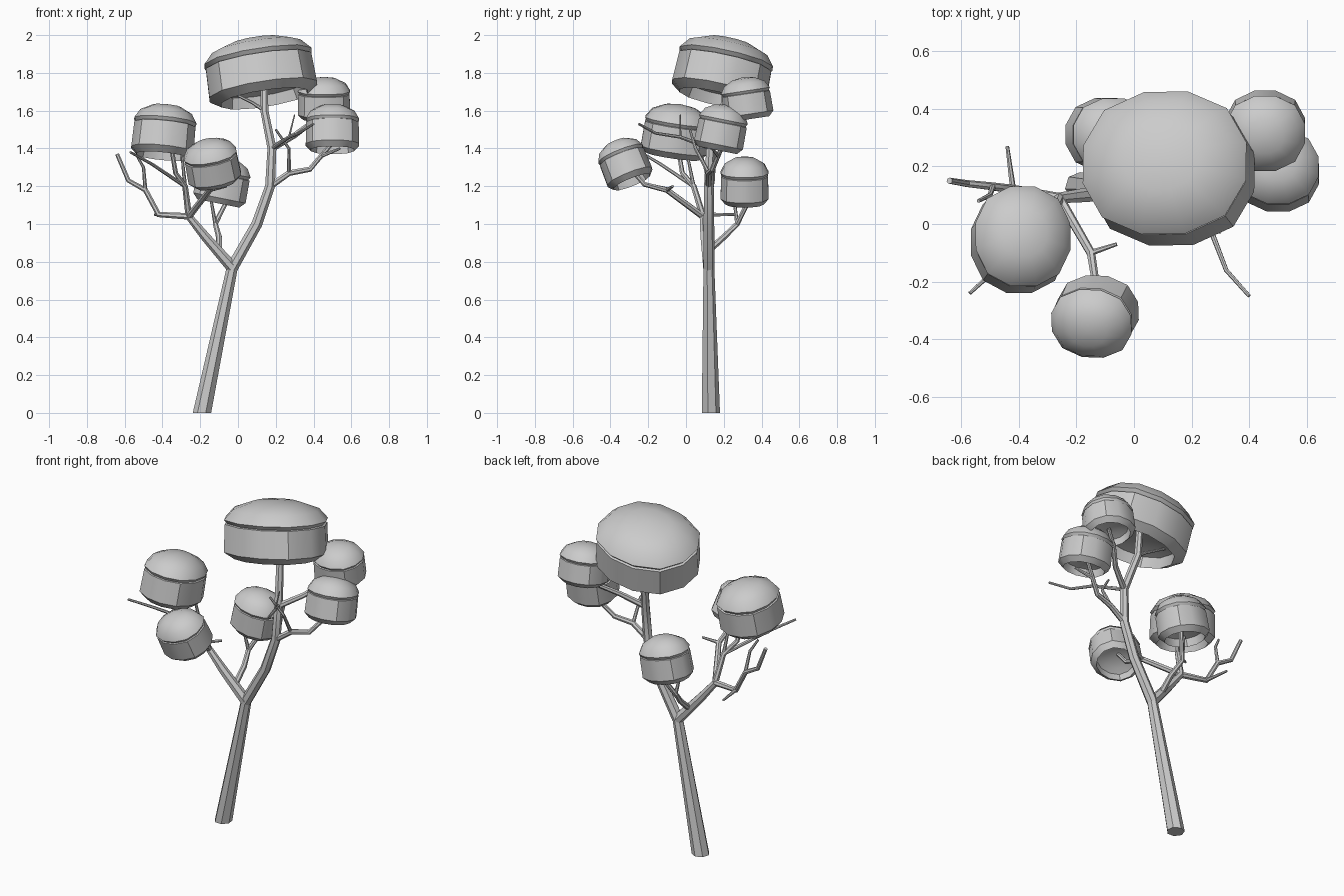
import bpy, bmesh, math
from mathutils import Vector

cube = bpy.data.objects.get("Cube")
if cube:
    bpy.data.objects.remove(cube, do_unlink=True)

colour = (.6, .6, .6, 1)
grey = bpy.data.materials.new("plain_grey")
grey.use_nodes = True
grey.diffuse_color = colour
grey.node_tree.nodes["Principled BSDF"].inputs["Base Color"].default_value = colour

UP = Vector((0, 0, 1))
TRUNK, LIMB, BRANCH, TWIG = .05, .032, .018, .011
TAPER = .6


def finish(name, bm):
    """Turn the mesh under construction into a smooth-shaded grey object."""
    bmesh.ops.recalc_face_normals(bm, faces=bm.faces)
    mesh = bpy.data.meshes.new(name)
    bm.to_mesh(mesh)
    bm.free()
    mesh.materials.append(grey)
    obj = bpy.data.objects.new(name, mesh)
    bpy.context.collection.objects.link(obj)
    bpy.ops.object.select_all(action='DESELECT')
    bpy.context.view_layer.objects.active = obj
    obj.select_set(True)
    bpy.ops.object.shade_smooth_by_angle(angle=math.radians(33))
    return obj


def circle_angles(sides):
    return [math.tau * (i + .5) / sides for i in range(sides)]


def bridge_and_cap(bm, rings):
    """Join neighbouring rings with quads and close both ends."""
    for lower, upper in zip(rings, rings[1:]):
        for i in range(len(lower)):
            bm.faces.new((lower[i - 1], lower[i], upper[i], upper[i - 1]))
    bm.faces.new(rings[0])
    bm.faces.new(rings[-1])


def branch(name, radius, *path):
    """Tapered tube along a path; returns its points so others can grow from it."""
    points = [Vector(p) for p in path]
    last = len(points) - 1
    bm = bmesh.new()
    rings = []
    for k, point in enumerate(points):
        along = points[min(k + 1, last)] - points[max(k - 1, 0)]
        if point.z == 0:
            along = UP
        side = along.cross(Vector((.3, 1, .1))).normalized()
        other = along.normalized().cross(side)
        r = radius * (1 + (TAPER - 1) * k / last)
        rings.append([bm.verts.new(point + r * (math.cos(a) * side + math.sin(a) * other))
                      for a in circle_angles(7)])
    bridge_and_cap(bm, rings)
    finish(name, bm)
    return points


# Outline as (radius, height): hollow underside, rim, wall, lip, then a dome arc
HOLLOW_AND_WALL = [(.5, -.5), (.75, -.6), (.8, -.95), (1, -.72), (.98, .2), (.93, .22)]
DOME = [(math.cos(t), .27 + .7 * math.sin(t)) for t in (.1, .6, 1.1)]


def foliage(name, centre, width, depth, height, tilt):
    """Hollow clump turned from the outline and leaned by a tilt in x and y."""
    bm = bmesh.new()
    rings = []
    for radius, level in HOLLOW_AND_WALL + DOME:
        ring = []
        for a in circle_angles(12):
            r = radius * (1 + .02 * (1 - math.cos(4 * a)))
            ring.append(bm.verts.new((r * width * math.cos(a), r * depth * math.sin(a),
                                      level * height)))
        rings.append(ring)
    bridge_and_cap(bm, rings)
    # Raise the caps into shallow points
    for ring in (rings[0], rings[-1]):
        cap = [f for f in bm.faces if set(f.verts) == set(ring)]
        tip = bmesh.ops.poke(bm, faces=cap)["verts"][0]
        tip.co.z += height / 12
    obj = finish(name, bm)
    obj.rotation_mode = 'QUATERNION'
    obj.rotation_quaternion = UP.rotation_difference(Vector((*tilt, 1)))
    obj.location = centre


# Foliage clumps
foliage("crown_foliage", (.115, .2, 1.82), .295, .26, .17, (-.16, .22))
foliage("left_foliage", (.5, .19, 1.51), .145, .135, .128, (0, .2))
foliage("left_upper_foliage", (.455, .32, 1.665), .142, .135, .117, (0, -.15))
foliage("right_foliage", (-.39, -.05, 1.495), .17, .18, .145, (.1, .15))
foliage("front_foliage", (-.14, -.33, 1.33), .145, .13, .125, (-.2, -.4))
foliage("back_foliage", (-.08, .31, 1.23), .145, .13, .13, (.2, 0))

# Trunk and its two main limbs
trunk = branch("trunk", TRUNK, (-.19, .13, 0), (-.03, .12, .77))
fork = trunk[-1]
left_limb = branch("left_limb", LIMB, fork, (.1, .12, 1), (.17, .12, 1.2), (.18, .13, 1.4),
                   (.14, .2, 1.6), (.14, .22, 1.8))
low, middle, high = left_limb[2:5]
right_limb = branch("right_limb", LIMB, fork, (-.17, .1, .93), (-.26, .09, 1.04))
right_end = right_limb[-1]

# Branches and twigs on the left limb
branch("crown_twig", TWIG, high, (.08, .2, 1.64), (-.04, .22, 1.7))
left_branch = branch("left_branch", BRANCH, low, (.27, .12, 1.27), (.38, .14, 1.29),
                     (.44, .17, 1.36), (.5, .2, 1.43))
branch("left_branch_twig", TWIG, left_branch[3], (.54, .14, 1.4))
branch("left_inner_twig", TWIG, left_branch[1], (.27, .05, 1.4), (.2, .02, 1.5))
branch("left_upper_branch", BRANCH, middle, (.3, .2, 1.47), (.38, .28, 1.53), (.45, .32, 1.6))
front_twig = branch("left_front_twig", TWIG, middle, (.27, -.03, 1.46), (.32, -.16, 1.48),
                    (.4, -.25, 1.53))
branch("left_front_spur", TWIG / 2, front_twig[1], (.3, -.03, 1.58))

# Branches and twigs on the right limb
outer = branch("right_outer_branch", BRANCH, right_end, (-.42, .12, 1.05), (-.49, .13, 1.18),
               (-.58, .14, 1.23), (-.64, .15, 1.37))
branch("right_back_twig", TWIG, outer[1], (-.44, .27, 1.05))
branch("right_upper_twig", TWIG, outer[2], (-.5, .1, 1.3), (-.54, .08, 1.37))
inner = branch("right_branch", BRANCH, right_end, (-.28, .04, 1.2), (-.33, -.02, 1.27),
               (-.36, -.05, 1.45))
branch("right_branch_twig", TWIG, inner[1], (-.3, 0, 1.4))
branch("right_front_twig", TWIG, inner[1], (-.46, -.14, 1.32), (-.57, -.24, 1.38))
front = branch("front_branch", BRANCH, right_end, (-.15, -.1, 1.18), (-.13, -.22, 1.21),
               (-.13, -.3, 1.3))
branch("front_branch_twig", TWIG, front[1], (-.06, -.07, 1.2))

# Branch that leaves the right limb towards the back
back = branch("back_branch", BRANCH, fork.lerp(right_limb[1], .5), (-.1, .2, .93),
              (-.12, .27, 1), (-.07, .32, 1.1), (-.07, .32, 1.2))
branch("back_branch_twig", TWIG, back[2], (-.15, .25, 1.17))
